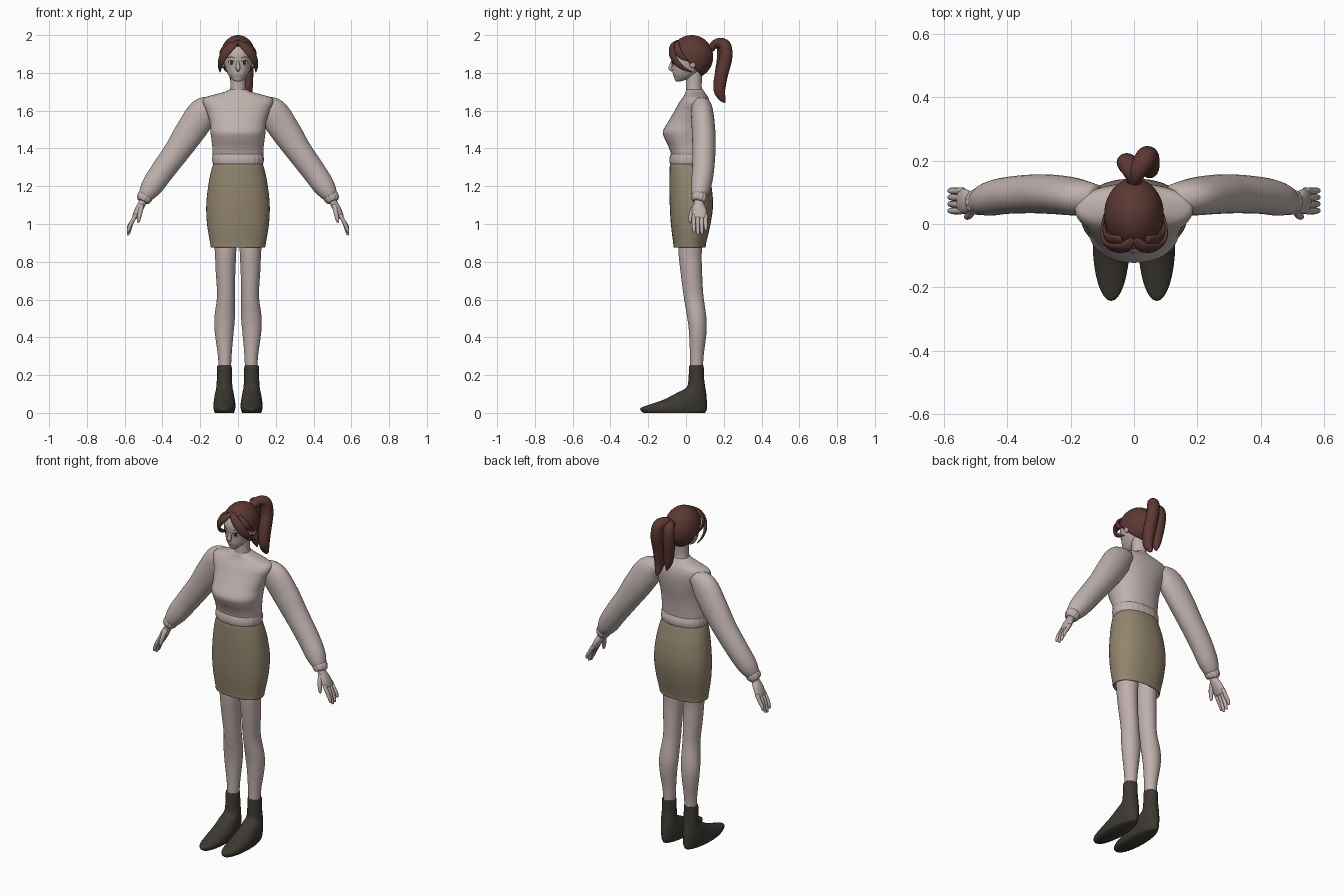
import bpy, bmesh, math
from mathutils import Vector, Matrix
from mathutils.bvhtree import BVHTree


def material(name, rgb):
    m = bpy.data.materials.new(name)
    m.diffuse_color = (*rgb, 1)
    return m


SKIN = material("skin", (0.52, 0.43, 0.41))
CLOTH = material("blouse cloth", (0.52, 0.44, 0.42))
TAN = material("skirt tan", (0.29, 0.235, 0.155))
BOOT = material("boot leather", (0.046, 0.041, 0.032))
HAIR = material("hair brown", (0.105, 0.040, 0.033))
WHITE = material("eye white", (0.65, 0.6, 0.58))
DARK = material("eye dark", (0.05, 0.02, 0.018))


def spline(rows, n):
    # smooth interpolation through control rows
    out = []
    for i in range(len(rows) - 1):
        a, b, c, d = (rows[max(0, min(len(rows) - 1, i + k))] for k in (-1, 0, 1, 2))
        for s in range(n):
            t = s / n
            out.append([0.5 * (2 * q + (r - p) * t + (2 * p - 5 * q + 4 * r - w) * t * t
                               + (3 * q - p - 3 * r + w) * t ** 3)
                        for p, q, r, w in zip(a, b, c, d)])
    return out + [list(rows[-1])]


def finish(name, bm, mat, mirror=False):
    bmesh.ops.recalc_face_normals(bm, faces=bm.faces)
    for f in bm.faces:
        f.smooth = True
    me = bpy.data.meshes.new(name)
    bm.to_mesh(me)
    bm.free()
    me.materials.append(mat)
    ob = bpy.data.objects.new(name, me)
    bpy.context.collection.objects.link(ob)
    if mirror:
        ob.modifiers.new("mirror", "MIRROR").use_mirror_merge = False
    return ob


def loft(name, rings, mat, mirror=False, seg=32, p=2.0, wave=0, k=0):
    # rings: (centre, u axis, v axis, u radius, v radius)
    bm = bmesh.new()
    loops = []
    for c, u, v, ru, rv in rings:
        loop = []
        for j in range(seg):
            a = 2 * math.pi * j / seg
            ca, sa = math.cos(a), math.sin(a)
            w = 1 + wave * math.sin(k * a)
            x = math.copysign(abs(ca) ** (2 / p), ca) * ru * w
            y = math.copysign(abs(sa) ** (2 / p), sa) * rv * w
            loop.append(bm.verts.new(c + u * x + v * y))
        loops.append(loop)
    for a, b in zip(loops, loops[1:]):
        for j in range(seg):
            bm.faces.new((a[j], a[(j + 1) % seg], b[(j + 1) % seg], b[j]))
    bm.faces.new(loops[0][::-1])
    bm.faces.new(loops[-1])
    return finish(name, bm, mat, mirror)


def body(name, rows, mat, x=0.0, n=5, **kw):
    # horizontal slices: (z, half width, front y, back y)
    X, Y = Vector((1, 0, 0)), Vector((0, 1, 0))
    rings = [(Vector((x, (f + b) / 2, z)), X, Y, max(r, .002), max((b - f) / 2, .002))
             for z, r, f, b in spline(rows, n)]
    return loft(name, rings, mat, **kw)


def tube(name, rows, mat, n=5, ref=(0, 1, 0), **kw):
    # path points: (x, y, z, radius along ref, radius across)
    pts = spline(rows, n)
    rings = []
    for i, r in enumerate(pts):
        t = (Vector(pts[min(i + 1, len(pts) - 1)][:3]) - Vector(pts[max(i - 1, 0)][:3])).normalized()
        u = Vector(ref)
        u = (u - t * u.dot(t)).normalized()
        rings.append((Vector(r[:3]), u, t.cross(u), max(r[3], .001), max(r[4], .001)))
    return loft(name, rings, mat, **kw)


def ball(name, loc, size, mat, mirror=False):
    bm = bmesh.new()
    bmesh.ops.create_uvsphere(bm, u_segments=32, v_segments=20, radius=1,
                              matrix=Matrix.Translation(loc) @ Matrix.Diagonal((*size, 1)))
    return finish(name, bm, mat, mirror)


# Blouse, with gathered hem
body("blouse", [(1.325, .125, -.078, .10), (1.37, .134, -.08, .10), (1.41, .136, -.093, .103),
                (1.45, .141, -.112, .107), (1.49, .146, -.122, .113), (1.54, .15, -.095, .122),
                (1.60, .168, -.06, .128), (1.64, .185, -.038, .126), (1.668, .178, -.018, .118),
                (1.685, .125, -.008, .108), (1.70, .07, -.003, .098), (1.712, .045, .002, .09)],
     CLOTH, p=2.2, seg=48)
body("blouse_hem", [(1.31, .122, -.075, .10), (1.32, .133, -.085, .108), (1.345, .136, -.087, .11),
                    (1.37, .133, -.081, .102)], CLOTH, p=2.2, seg=96, wave=.008, k=24)

# Puffed sleeves and cuffs
tube("sleeve", [(.12, .08, 1.635, .045, .04), (.18, .085, 1.595, .058, .078),
                (.25, .093, 1.495, .062, .079), (.32, .095, 1.39, .061, .069),
                (.40, .09, 1.28, .058, .063), (.452, .08, 1.205, .054, .058),
                (.482, .072, 1.16, .044, .045), (.495, .07, 1.14, .034, .034)],
     CLOTH, mirror=True)
tube("cuff", [(.482, .071, 1.163, .034, .034), (.492, .07, 1.145, .041, .04),
              (.503, .069, 1.124, .036, .034), (.506, .068, 1.118, .025, .022)],
     CLOTH, mirror=True, seg=64, wave=.04, k=12)

# Hands
tube("palm", [(.49, .069, 1.145, .025, .022), (.507, .068, 1.11, .026, .02),
              (.527, .07, 1.075, .038, .02), (.545, .073, 1.04, .04, .015),
              (.55, .073, 1.03, .034, .01)], SKIN, mirror=True, seg=20)
for i, tip in enumerate((.955, .94, .945, .965)):
    y = .042 + .021 * i
    tube(f"finger_{i + 1}", [(.54, y, 1.05, .011, .011), (.562, y - .001, 1.01, .011, .011),
                             (.576, y, tip + .025, .010, .010), (.582, y, tip + .005, .007, .007),
                             (.583, y, tip, .002, .002)], SKIN, mirror=True, seg=10, n=3)
tube("thumb", [(.51, .052, 1.10, .014, .013), (.517, .033, 1.065, .014, .013),
               (.525, .024, 1.03, .011, .011), (.528, .022, 1.012, .007, .007),
               (.529, .022, 1.006, .002, .002)], SKIN, mirror=True, seg=10, n=3)

# Skirt, hem folded inwards
body("skirt", [(1.328, .115, -.07, .095), (1.318, .130, -.084, .107), (1.27, .145, -.087, .12),
               (1.2, .158, -.088, .135), (1.1, .168, -.086, .143), (1.0, .164, -.08, .13),
               (.90, .148, -.068, .107), (.878, .144, -.066, .104), (.884, .136, -.058, .097),
               (.95, .13, -.052, .092)], TAN, p=2.25, seg=48)

# Legs
tube("leg", [(.07, .03, 1.0, .065, .07), (.066, .022, .86, .057, .062), (.066, .028, .75, .052, .057),
             (.064, .04, .62, .047, .052), (.071, .058, .5, .054, .05), (.073, .062, .42, .049, .046),
             (.07, .057, .3, .036, .036), (.07, .055, .2, .032, .034)],
     SKIN, ref=(1, 0, 0), mirror=True)

# Pointed ankle boots
body("boot", [(.24, .033, .023, .088), (.25, .036, .02, .091), (.24, .039, .016, .094),
              (.18, .040, .013, .096), (.135, .043, .003, .102), (.105, .049, -.05, .107),
              (.07, .055, -.118, .11), (.045, .058, -.19, .111), (.028, .058, -.238, .111),
              (.012, .055, -.24, .108), (.0, .05, -.225, .10)], BOOT, x=.072, mirror=True, n=4)

# Neck and head
body("neck", [(1.66, .055, -.005, .10), (1.70, .045, .0, .088), (1.74, .04, .0, .083),
              (1.82, .042, .0, .09)], SKIN)
head = body("head", [(1.755, .012, -.052, -.03), (1.76, .024, -.058, -.01), (1.775, .040, -.063, .03),
                     (1.795, .054, -.070, .06), (1.825, .067, -.072, .09), (1.87, .077, -.078, .115),
                     (1.91, .078, -.076, .12), (1.95, .066, -.05, .108), (1.975, .04, -.015, .08)],
            SKIN, p=2.15, seg=48)
tube("nose", [(0, -.070, 1.868, .004, .006), (0, -.078, 1.845, .009, .008),
              (0, -.083, 1.823, .012, .010), (0, -.073, 1.811, .006, .005)], SKIN,
     ref=(1, 0, 0), seg=14)
ball("ear", (.080, .035, 1.855), (.010, .018, .030), SKIN, True)

# Painted face details, wrapped onto the head as thin plates
tree = BVHTree.FromPolygons([v.co.copy() for v in head.data.vertices],
                            [tuple(p.vertices) for p in head.data.polygons])


def plate(name, cx, cz, rx, rz, lift, mat, bend=0.0):
    bm = bmesh.new()
    bmesh.ops.create_grid(bm, x_segments=10, y_segments=6, size=1)
    for v in bm.verts:
        x, y = v.co.x, v.co.y
        dx, dz = x * math.sqrt(1 - y * y / 2), y * math.sqrt(1 - x * x / 2)
        px, pz = cx + dx * rx, cz + dz * rz - bend * dx * dx
        hit = tree.ray_cast(Vector((px, -1, pz)), Vector((0, 1, 0)))[0]
        v.co = (px, (hit.y if hit else -.05) - lift, pz)
    ob = finish(name, bm, mat, True)
    ob.modifiers.new("thickness", "SOLIDIFY").thickness = .001


plate("eye_white", .036, 1.855, .016, .010, .001, WHITE)
plate("iris", .035, 1.855, .008, .010, .0025, DARK)
plate("eyelash", .037, 1.866, .018, .0025, .003, DARK, .006)
plate("eyebrow", .037, 1.885, .018, .0028, .002, HAIR, .005)

# Hair cap, cut along a slanted hairline
bm = bmesh.new()
bmesh.ops.create_uvsphere(bm, u_segments=48, v_segments=32, radius=1,
                          matrix=Matrix.Translation((0, .03, 1.885)) @ Matrix.Diagonal((.094, .114, .115, 1)))
bmesh.ops.bisect_plane(bm, geom=bm.verts[:] + bm.edges[:] + bm.faces[:], plane_co=(0, -.06, 1.937),
                       plane_no=(0, -.16, -.15), clear_outer=True)
cap = finish("hair_cap", bm, HAIR)
cap.modifiers.new("thickness", "SOLIDIFY").thickness = .008

# Parted fringe sweeping back past the temples
tube("fringe", [(.002, -.048, 1.968, .006, .012), (.03, -.073, 1.945, .010, .022),
                (.068, -.074, 1.905, .010, .025), (.091, -.052, 1.858, .008, .020),
                (.097, -.015, 1.825, .006, .012), (.094, .03, 1.805, .002, .003)],
     HAIR, ref=(.6, -.8, 0), mirror=True, seg=16)
tube("side_lock", [(.04, -.05, 1.96, .008, .015), (.08, -.045, 1.92, .009, .02),
                   (.092, -.02, 1.885, .006, .014), (.092, .01, 1.865, .002, .003)],
     HAIR, ref=(.9, -.4, 0), mirror=True, seg=16)

# Ponytail of two locks and a tie
tube("ponytail_right", [(.0, .125, 1.925, .018, .018), (.012, .165, 1.958, .027, .024),
                        (.035, .205, 1.945, .034, .032), (.044, .211, 1.88, .035, .034),
                        (.047, .187, 1.79, .034, .035), (.05, .177, 1.71, .027, .031),
                        (.05, .195, 1.66, .016, .016), (.05, .207, 1.642, .002, .002)],
     HAIR, ref=(1, 0, 0), seg=20)
tube("ponytail_left", [(.0, .125, 1.925, .016, .016), (-.008, .16, 1.95, .025, .02),
                       (-.02, .19, 1.93, .032, .028), (-.022, .193, 1.87, .032, .03),
                       (-.016, .182, 1.79, .030, .03), (-.008, .178, 1.72, .022, .024),
                       (-.002, .186, 1.675, .002, .002)],
     HAIR, ref=(1, 0, 0), seg=20)
ball("hair_tie", (0, .142, 1.937), (.026, .014, .024), HAIR)
